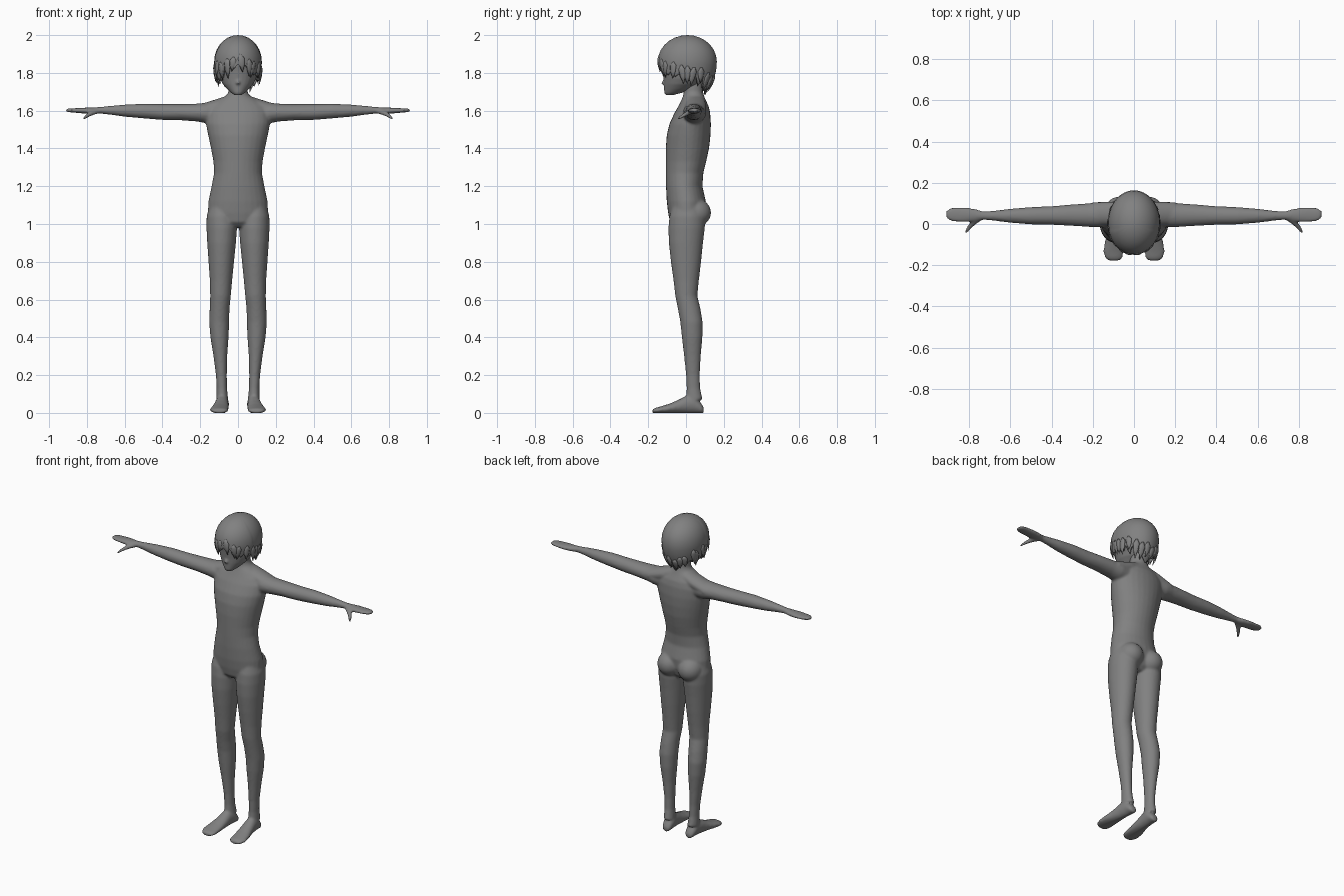
import bpy, bmesh, math, random
from mathutils import Vector, Matrix

random.seed(4)
grey = bpy.data.materials.new("plain grey")
grey.diffuse_color = (0.22, 0.22, 0.22, 1)


def finish(bm, name):
    bmesh.ops.recalc_face_normals(bm, faces=bm.faces)
    me = bpy.data.meshes.new(name)
    bm.to_mesh(me)
    bm.free()
    me.materials.append(grey)
    me.polygons.foreach_set("use_smooth", [True] * len(me.polygons))
    ob = bpy.data.objects.new(name, me)
    bpy.context.collection.objects.link(ob)
    return ob


def loft(bm, rings, n=28):
    """Skin closed rings, each (centre, half-axis u, half-axis v)."""
    loops = []
    for c, u, v in rings:
        c, u, v = Vector(c), Vector(u), Vector(v)
        loops.append([bm.verts.new(c + u * math.cos(a) + v * math.sin(a))
                      for a in (2 * math.pi * i / n for i in range(n))])
    for a, b in zip(loops, loops[1:]):
        for i in range(n):
            j = (i + 1) % n
            bm.faces.new((a[i], a[j], b[j], b[i]))
    bm.faces.new(loops[0][::-1])
    bm.faces.new(loops[-1])


def stack(bm, rows):
    """Upright loft from rows of (z, x min, x max, y front, y back)."""
    loft(bm, [(((x0 + x1) / 2, (y0 + y1) / 2, z), ((x1 - x0) / 2, 0, 0),
               (0, (y1 - y0) / 2, 0)) for z, x0, x1, y0, y1 in rows])


def blob(bm, c, r):
    bmesh.ops.create_uvsphere(bm, u_segments=24, v_segments=14, radius=1,
                              matrix=Matrix.Translation(c) @ Matrix.Diagonal((*r, 1)))


def blend(ob, voxel, passes):
    m = ob.modifiers.new("fuse", 'REMESH')
    m.mode, m.voxel_size, m.use_smooth_shade = 'VOXEL', voxel, True
    s = ob.modifiers.new("soften", 'SMOOTH')
    s.factor, s.iterations = 0.5, passes


# Body: trunk and neck
bm = bmesh.new()
trunk = [(0.985, .07, -.06, .06), (1.01, .135, -.085, .085), (1.06, .16, -.095, .10),
         (1.12, .157, -.102, .105), (1.2, .14, -.106, .087), (1.27, .127, -.107, .092),
         (1.33, .13, -.107, .107), (1.4, .143, -.107, .122), (1.47, .158, -.102, .13),
         (1.53, .17, -.088, .132), (1.59, .17, -.06, .128), (1.625, .15, -.04, .12),
         (1.655, .108, -.025, .105), (1.68, .062, -.015, .095), (1.70, .05, -.012, .09),
         (1.78, .048, -.015, .085)]
stack(bm, [(z, -w, w, f, b) for z, w, f, b in trunk])

# Legs, seat, feet, arms and hands on both sides
leg = [(0.07, .052, .115, .0, .088), (0.13, .058, .113, .003, .075), (0.2, .059, .117, .0, .073),
       (0.3, .057, .130, -.01, .078), (0.4, .05, .146, -.022, .087), (0.48, .047, .153, -.03, .088),
       (0.55, .045, .150, -.043, .077), (0.62, .038, .147, -.057, .06), (0.7, .031, .149, -.066, .068),
       (0.8, .021, .156, -.08, .08), (0.9, .011, .163, -.091, .09), (0.98, .005, .167, -.093, .10),
       (1.04, .01, .166, -.088, .10), (1.1, .03, .15, -.07, .08)]
foot = [(.094, .08, .018, .028), (.08, .08, .03, .05), (.045, .082, .034, .095), (.0, .086, .036, .088),
        (-.045, .09, .041, .065), (-.09, .096, .047, .046), (-.135, .1, .05, .032),
        (-.165, .098, .043, .024), (-.178, .097, .026, .016)]
arm = [(.09, .045, .055, 1.582, .05), (.17, .045, .062, 1.588, .054), (.22, .043, .057, 1.59, .047),
       (.3, .043, .052, 1.592, .043), (.4, .041, .045, 1.593, .042), (.5, .04, .042, 1.598, .039),
       (.6, .04, .034, 1.6, .032), (.68, .04, .024, 1.602, .023), (.73, .041, .02, 1.602, .018),
       (.77, .043, .03, 1.6, .017), (.81, .044, .036, 1.6, .016), (.86, .045, .036, 1.601, .012),
       (.895, .046, .031, 1.602, .01), (.91, .046, .018, 1.602, .007)]
thumb = [(.745, .03, 1.597, .014), (.775, .008, 1.587, .014), (.798, -.014, 1.574, .012),
         (.812, -.036, 1.562, .009), (.818, -.046, 1.556, .005)]
for s in (-1, 1):
    stack(bm, [(z, min(s * a, s * b), max(s * a, s * b), f, k) for z, a, b, f, k in leg])
    blob(bm, (s * .072, .05, 1.06), (.075, .083, .075))
    loft(bm, [((s * x, y, h / 2), (w, 0, 0), (0, 0, h / 2 + .002)) for y, x, w, h in foot])
    loft(bm, [((s * x, y, z), (0, ry, 0), (0, 0, rz)) for x, y, ry, z, rz in arm])
    loft(bm, [((s * x, y, z), (s * r * .8, r * .6, 0), (0, 0, r)) for x, y, z, r in thumb], 14)
    # Sloping shoulder
    loft(bm, [((s * x, .05, z), (0, r, 0), (0, 0, r * .7))
              for x, z, r in ((.02, 1.66, .045), (.1, 1.625, .058), (.2, 1.595, .056))], 20)
blend(finish(bm, "body"), 0.007, 7)

# Head with chin, nose and ears
bm = bmesh.new()
face = [(1.682, .018, -.108, -.07), (1.695, .037, -.115, -.02), (1.715, .058, -.116, .03),
        (1.74, .08, -.117, .07), (1.77, .096, -.118, .1), (1.81, .106, -.122, .125),
        (1.86, .11, -.13, .14), (1.91, .103, -.12, .135), (1.95, .08, -.09, .11), (1.98, .04, -.04, .06)]
stack(bm, [(z, -w, w, f, b) for z, w, f, b in face])
loft(bm, [((0, -.11, 1.768), (.01, 0, 0), (0, .008, 0)), ((0, -.118, 1.745), (.012, 0, 0), (0, .013, 0)),
          ((0, -.112, 1.735), (.009, 0, 0), (0, .006, 0))], 12)
for s in (-1, 1):
    blob(bm, (s * .106, .02, 1.79), (.013, .022, .034))
blend(finish(bm, "head"), 0.005, 4)


# Hair cap with a jagged hem
def shell(t, z, grow=1.0):
    """Point on the hair surface at azimuth t (0 = front) and height z."""
    d = (z - 1.86) / (.14 if z > 1.86 else .205)
    k = math.sqrt(max(0, 1 - d * d)) * grow
    return Vector((math.sin(t) * .126 * k, .008 - math.cos(t) * .155 * k, z))


def hem(t):
    c = math.cos(t)
    return 1.775 + (.06 * c * c if c > 0 else -.055 * c * c)


N, M, TOOTH = 120, 14, 6
drop = [random.uniform(.015, .05) for _ in range(N // TOOTH)]
bm = bmesh.new()
top = bm.verts.new((0, .008, 2))
rows = []
for i in range(N):
    t = 2 * math.pi * i / N
    tip = 1 - abs((i % TOOTH) / (TOOTH / 2) - 1)
    low = hem(t) + .012 - drop[i // TOOTH] * tip
    col = []
    for j in range(1, M + 1):
        f = j / M
        z = 1.86 + .14 * math.cos(f * math.pi) if f <= .5 else 1.86 + (low - 1.86) * (f - .5) * 2
        p = shell(t, z)
        if p.y < -.03:  # fringe sits slightly proud of the crown
            p.x, p.y = p.x * 1.02, p.y * 1.015
        col.append(bm.verts.new(p))
    rows.append(col)
for i in range(N):
    a, b = rows[i], rows[(i + 1) % N]
    bm.faces.new((top, a[0], b[0]))
    for j in range(M - 1):
        bm.faces.new((a[j], a[j + 1], b[j + 1], b[j]))
cap = finish(bm, "hair_cap")
m = cap.modifiers.new("thickness", 'SOLIDIFY')
m.thickness, m.offset = .012, -1

# Pointed locks around the hem
bm = bmesh.new()
for i in range(22):
    t = 2 * math.pi * (i + .5) / 22 + random.uniform(-.08, .08)
    z0 = hem(t) + random.uniform(.05, .075)
    length = random.uniform(.075, .105)
    lean = random.uniform(-.12, .12)
    tang = Vector((math.cos(t), math.sin(t), 0))
    out = Vector((math.sin(t), -math.cos(t), 0))
    flare = .012 if math.cos(t) < .6 else .0
    ring = []
    for f, w in ((0, .006), (.25, .019), (.6, .015), (1, .001)):
        c = shell(t + lean * f, z0 - length * f) + out * (flare * f * f)
        ring.append((c, tang * w, out * w * .35))
    loft(bm, ring, 8)
finish(bm, "hair_locks")

# Nape point
bm = bmesh.new()
loft(bm, [((0, .125, 1.77), (.06, 0, 0), (0, .02, 0)), ((0, .108, 1.73), (.04, 0, 0), (0, .016, 0)),
          ((0, .1, 1.685), (.003, 0, 0), (0, .004, 0))], 12)
finish(bm, "nape_lock")
